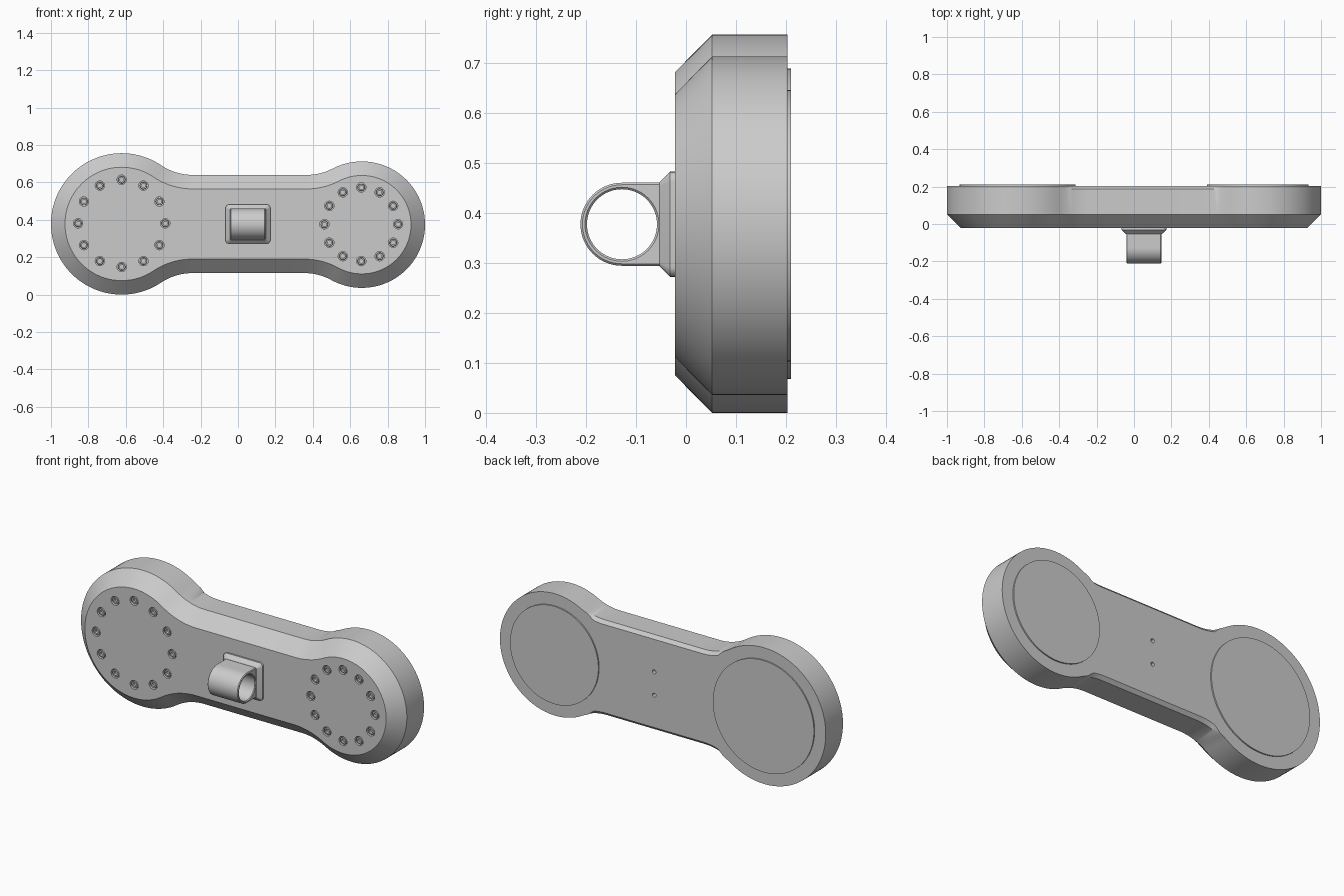
import bpy
import bmesh
from math import sin, cos, atan2, sqrt, pi, radians

if "Cube" in bpy.data.objects:
    bpy.data.objects.remove(bpy.data.objects["Cube"])

# Main dimensions: each end is (x, z, radius)
BIG = (-0.622, 0.378, 0.378)
SMALL = (0.662, 0.374, 0.338)
NECK_TOP, NECK_BOTTOM, FILLET = 0.64, 0.115, 0.3
FRONT, BACK = -0.022, 0.203
MOUNT_X, MOUNT_Z = 0.053, 0.377


def loft(name, rings, caps=True, closed=False):
    """Skin a list of equal-length point rings into an object."""
    bm = bmesh.new()
    loops = [[bm.verts.new(p) for p in ring] for ring in rings]
    pairs = list(zip(loops, loops[1:]))
    if closed:
        pairs.append((loops[-1], loops[0]))
    for a, b in pairs:
        for i in range(len(a)):
            j = (i + 1) % len(a)
            bm.faces.new((a[i], a[j], b[j], b[i]))
    if caps:
        bm.faces.new(loops[0])
        bm.faces.new(loops[-1])
    bmesh.ops.recalc_face_normals(bm, faces=bm.faces)
    mesh = bpy.data.meshes.new(name)
    bm.to_mesh(mesh)
    bm.free()
    obj = bpy.data.objects.new(name, mesh)
    bpy.context.collection.objects.link(obj)
    return obj


def activate(obj):
    bpy.ops.object.select_all(action='DESELECT')
    obj.select_set(True)
    bpy.context.view_layer.objects.active = obj


def smooth(obj):
    activate(obj)
    bpy.ops.object.shade_smooth_by_angle(angle=radians(30))


def lathe(name, x, z, profile, sides):
    """Turn (radius, y) pairs about an axis parallel to y."""
    obj = loft(name, [[(x + r * cos(2 * pi * i / sides), y,
                        z + r * sin(2 * pi * i / sides))
                       for i in range(sides)] for r, y in profile])
    smooth(obj)
    return obj


def arc(x, z, r, a0, a1, n):
    return [(x + r * cos(a0 + (a1 - a0) * i / n),
             z + r * sin(a0 + (a1 - a0) * i / n)) for i in range(n + 1)]


def end_outline(x, z, r, inset):
    """Left end: upper fillet, round end, lower fillet."""
    def fillet_centre(fz):
        return x + sqrt((r + FILLET) ** 2 - (fz - z) ** 2), fz
    up = fillet_centre(NECK_TOP + FILLET)
    low = fillet_centre(NECK_BOTTOM - FILLET)
    a_up = atan2(up[1] - z, up[0] - x)
    a_low = atan2(low[1] - z, low[0] - x)
    fr = FILLET + inset
    return (arc(*up, fr, -pi / 2, a_up - pi, 12)
            + arc(x, z, r - inset, a_up, a_low + 2 * pi, 72)[1:-1]
            + arc(*low, fr, a_low + pi, pi / 2, 12))


def outline(inset):
    left = end_outline(*BIG, inset)
    right = end_outline(-SMALL[0], SMALL[1], SMALL[2], inset)
    return left + [(-x, z) for x, z in reversed(right)]


def at_depth(points, y):
    return [(x, y, z) for x, z in points]


# Body with bevelled front and a small bevel on the back of the neck
def neck_blend(x):
    return max(0, min(1, (x + 0.37) / 0.04, (0.46 - x) / 0.04))


full = outline(0)
back_edge = [(x + (u - x) * neck_blend(x), z + (v - z) * neck_blend(x))
             for (x, z), (u, v) in zip(full, outline(0.018))]
body = loft("body", [at_depth(outline(0.075), FRONT), at_depth(full, 0.052),
                     at_depth(full, 0.186), at_depth(back_edge, BACK)])

# Screw positions around each end
screws = []
for x, z, ring in ((BIG[0], 0.381, 0.233), (0.659, 0.376, 0.197)):
    screws += [(x + ring * cos(i * pi / 6), z + ring * sin(i * pi / 6))
               for i in range(12)]

# Cut the screw counterbores and the two rear holes
cutters = [lathe("cutter", x, z, [(0.025, FRONT - 0.05), (0.025, FRONT + 0.025)], 24)
           for x, z in screws]
cutters += [lathe("cutter", MOUNT_X, MOUNT_Z + s * 0.065,
                  [(0.011, BACK - 0.05), (0.011, BACK + 0.05)], 20) for s in (-1, 1)]
activate(cutters[0])
for c in cutters:
    c.select_set(True)
bpy.ops.object.join()
cutter = cutters[0]
cutter.hide_render = True
activate(body)
cut = body.modifiers.new("holes", 'BOOLEAN')
cut.operation = 'DIFFERENCE'
cut.solver = 'EXACT'
cut.object = cutter
bpy.ops.object.modifier_apply(modifier=cut.name)
bpy.data.objects.remove(cutter)
smooth(body)

# Socket screws sitting in the counterbores
for x, z in screws:
    lathe("screw", x, z, [(0.02, FRONT + 0.03), (0.02, FRONT + 0.006),
                          (0.018, FRONT + 0.003), (0.011, FRONT + 0.003),
                          (0.011, FRONT + 0.016)], 18)

# Raised pads on the back
for name, (x, z, r), pad in (("large_pad", BIG, 0.31), ("small_pad", SMALL, 0.271)):
    lathe(name, x, z, [(pad, BACK - 0.01), (pad, 0.21)], 96)


# Mount base with rounded corners and tapered front
def rounded_rect(hx, hz, r):
    points = []
    for k, (sx, sz) in enumerate(((1, 1), (-1, 1), (-1, -1), (1, -1))):
        points += arc(MOUNT_X + sx * (hx - r), MOUNT_Z + sz * (hz - r), r,
                      k * pi / 2, (k + 1) * pi / 2, 6)
    return points


smooth(loft("mount_base", [at_depth(rounded_rect(0.12, 0.105, 0.02), FRONT + 0.005),
                           at_depth(rounded_rect(0.12, 0.105, 0.02), -0.032),
                           at_depth(rounded_rect(0.097, 0.084, 0.008), -0.053)]))


# Mount eye: rounded at the front, square at the base, bored through sideways
def eye_ring(x, r, square):
    points = []
    for i in range(64):
        c, s = cos(2 * pi * i / 64), sin(2 * pi * i / 64)
        t = r / max(abs(c), abs(s)) if square and c > 0 else r
        points.append((x, -0.128 + t * c, MOUNT_Z + t * s))
    return points


half = 0.094
sections = ((-half, 0.079, True), (0.004 - half, 0.083, True),
            (half - 0.004, 0.083, True), (half, 0.079, True),
            (half, 0.074, False), (half - 0.004, 0.07, False),
            (0.004 - half, 0.07, False), (-half, 0.074, False))
smooth(loft("mount_eye", [eye_ring(MOUNT_X + dx, r, sq) for dx, r, sq in sections],
            caps=False, closed=True))
